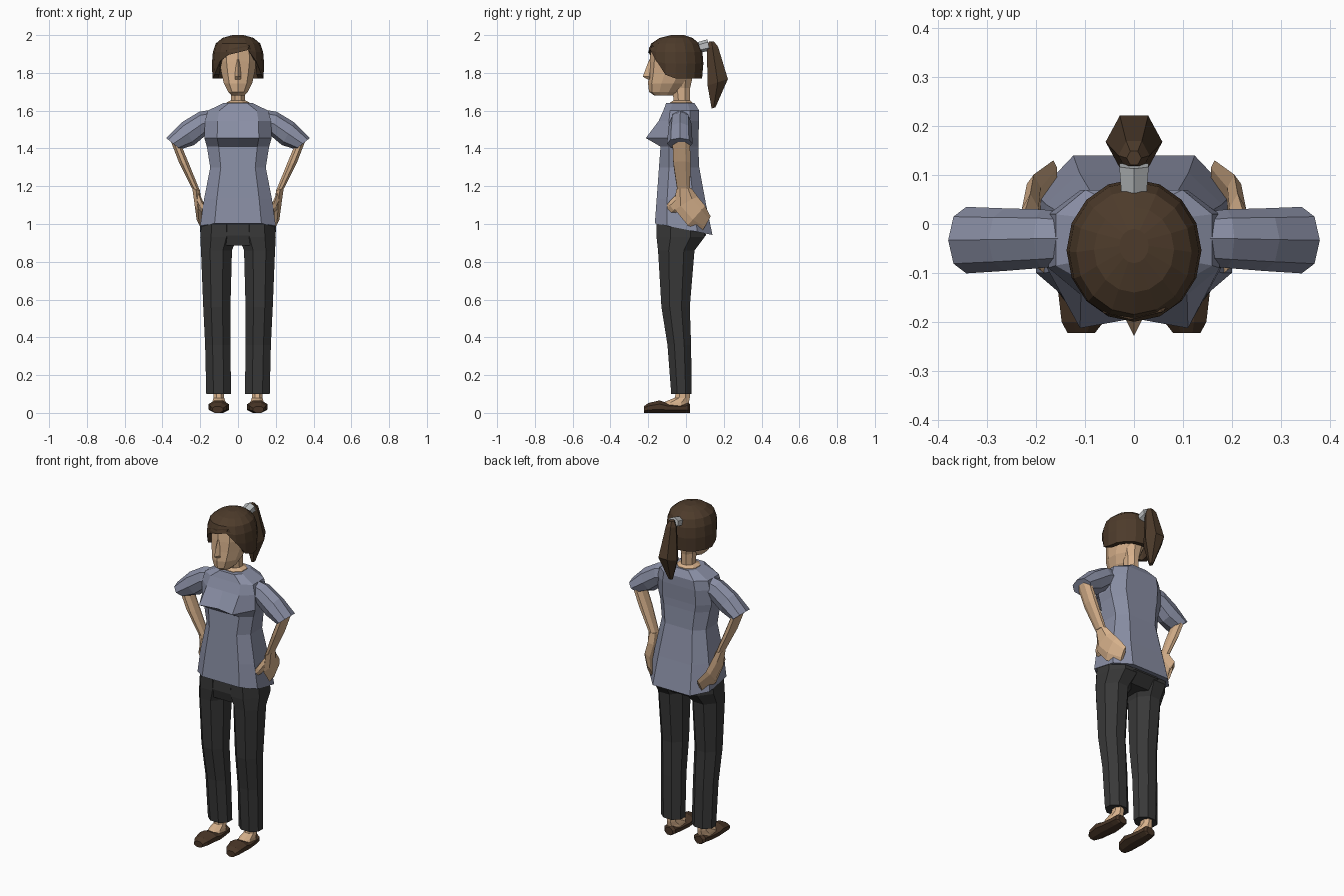
import bpy, bmesh, math
from mathutils import Vector


def material(name, rgb):
    m = bpy.data.materials.new(name)
    m.diffuse_color = (*rgb, 1)
    return m


SKIN = material("skin", (0.68, 0.44, 0.26))
SHIRT = material("shirt_cloth", (0.25, 0.27, 0.37))
PANTS = material("trouser_cloth", (0.04, 0.04, 0.04))
HAIR = material("hair_brown", (0.075, 0.044, 0.024))
SHOE = material("shoe_leather", (0.065, 0.036, 0.02))
BAND = material("band_cloth", (0.5, 0.52, 0.53))


def ring(c, u, v, n=8, flat=True):
    """Polygon around c spanned by u and v; flat puts sides, not corners, on the axes."""
    off, k = (math.pi / n, 1 / math.cos(math.pi / n)) if flat else (0, 1)
    c, u, v = Vector(c), Vector(u), Vector(v)
    return [c + k * (u * math.cos(off + i * math.tau / n) + v * math.sin(off + i * math.tau / n))
            for i in range(n)]


def level(z, x0, x1, y0, y1, n=8, flat=True):
    """Horizontal ring filling the given x and y extents."""
    return ring(((x0 + x1) / 2, (y0 + y1) / 2, z), ((x1 - x0) / 2, 0, 0), (0, (y1 - y0) / 2, 0), n, flat)


def loft(name, rings, mat, caps=(True, True), side=1):
    bm = bmesh.new()
    rows = [[bm.verts.new((p[0] * side, p[1], p[2])) for p in r] for r in rings]
    n = len(rows[0])
    for a, b in zip(rows, rows[1:]):
        for i in range(n):
            j = (i + 1) % n
            bm.faces.new((a[i], a[j], b[j], b[i]))
    for row, cap in ((rows[0], caps[0]), (rows[-1], caps[1])):
        if cap:
            bm.faces.new(row)
    bmesh.ops.remove_doubles(bm, verts=bm.verts, dist=0.0005)
    bmesh.ops.recalc_face_normals(bm, faces=bm.faces)
    me = bpy.data.meshes.new(name)
    bm.to_mesh(me)
    bm.free()
    me.materials.append(mat)
    ob = bpy.data.objects.new(name, me)
    bpy.context.collection.objects.link(ob)
    return ob


# Shirt body: ten-sided sections (z, half width, front, back, side front, side back, slope)
def body(z, w, f, b, sf, sb, slope=0, dip=0):
    half = [(0, f + dip), (0.62 * w, f), (w, sf), (w, sb), (0.62 * w, b), (0, b)]
    pts = half + [(-x, y) for x, y in half[4:0:-1]]
    return [(x, y, z - slope * y) for x, y in pts]


loft("shirt", [
    body(0.97, 0.20, -0.165, 0.14, -0.10, 0.06, 0.2),
    body(1.12, 0.18, -0.155, 0.105, -0.10, 0.04, 0.1),
    body(1.30, 0.147, -0.143, 0.07, -0.09, 0.02),
    body(1.41, 0.165, -0.135, 0.065, -0.09, 0.01),
    body(1.455, 0.178, -0.213, 0.065, -0.09, 0.01, 0, 0.02),
    body(1.545, 0.175, -0.145, 0.07, -0.09, 0.02),
    body(1.60, 0.16, -0.12, 0.07, -0.085, 0.02),
    body(1.64, 0.078, -0.105, 0.045, -0.07, 0.01)], SHIRT)

# Hips under the hem
loft("hips", [level(0.885, -0.15, 0.15, -0.14, 0.05),
              level(0.94, -0.195, 0.195, -0.155, 0.105),
              level(1.02, -0.185, 0.185, -0.15, 0.10)], PANTS)

for side, tag in ((1, "right"), (-1, "left")):
    # Sleeve, cut off at the elbow
    loft("sleeve_" + tag, [
        ring((0.10, -0.03, 1.55), (0, 0, 0.062), (0, 0.05, 0), 8, False),
        ring((0.19, -0.03, 1.53), (0.015, 0, 0.064), (0, 0.06, 0), 8, False),
        ring((0.265, -0.032, 1.478), (0.033, 0, 0.06), (0, 0.064, 0), 8, False),
        ring((0.343, -0.033, 1.425), (0.037, 0, 0.03), (0, 0.068, 0), 8, False)], SHIRT, side=side)

    # Forearm, palm resting on the hip, and thumb
    loft("forearm_" + tag, [
        ring((0.335, -0.025, 1.445), (0.028, 0, 0.012), (0, 0.047, 0)),
        ring((0.285, -0.022, 1.32), (0.030, 0, 0.012), (0, 0.045, 0)),
        ring((0.222, -0.012, 1.18), (0.022, 0, 0.008), (0, 0.034, 0))], SKIN, side=side)
    loft("hand_" + tag, [
        ring((0.222, -0.012, 1.185), (0.02, 0, 0.006), (0, 0.036, 0.003), 6),
        ring((0.212, 0.002, 1.11), (0.017, 0, 0.004), (0, 0.052, 0.03), 6),
        ring((0.205, 0.055, 1.045), (0.014, 0.004, 0.004), (0, 0.04, 0.045), 6),
        ring((0.165, 0.107, 1.0), (0.008, 0.004, 0.004), (0, 0.02, 0.035), 6)], SKIN, side=side)
    loft("thumb_" + tag, [
        ring((0.212, -0.02, 1.13), (0.015, 0, 0), (0, 0.02, -0.03), 6),
        ring((0.19, -0.075, 1.085), (0.014, 0, 0), (0, 0.018, -0.022), 6),
        ring((0.158, -0.108, 1.05), (0.008, 0, 0), (0, 0.01, -0.01), 6)], SKIN, side=side)

    # Trouser leg
    loft("trouser_leg_" + tag, [
        level(0.10, 0.037, 0.168, -0.078, 0.03),
        level(0.36, 0.040, 0.174, -0.098, 0.027),
        level(0.56, 0.040, 0.184, -0.13, 0.02),
        level(0.86, 0.032, 0.196, -0.148, 0.045),
        level(0.93, 0.004, 0.200, -0.156, 0.098),
        level(1.00, 0.004, 0.195, -0.155, 0.10)], PANTS, side=side)

    # Foot and slip-on shoe
    loft("foot_" + tag, [
        level(0.03, 0.06, 0.14, -0.14, 0.015),
        level(0.055, 0.065, 0.137, -0.12, 0.015),
        level(0.08, 0.073, 0.13, -0.06, 0.02),
        level(0.14, 0.075, 0.128, -0.045, 0.02)], SKIN, side=side)
    loft("shoe_" + tag, [ring((x, y, h / 2), (w, 0, 0), (0, 0, h / 2)) for x, y, w, h in (
        (0.108, -0.223, 0.028, 0.035), (0.105, -0.20, 0.043, 0.052),
        (0.102, -0.14, 0.053, 0.066), (0.10, -0.10, 0.052, 0.052),
        (0.10, -0.03, 0.044, 0.048), (0.10, 0.01, 0.038, 0.055),
        (0.10, 0.022, 0.025, 0.045))], SHOE, side=side)

# Neck, head and nose
loft("neck", [level(1.61, -0.068, 0.068, -0.085, 0.04),
              level(1.643, -0.062, 0.062, -0.085, 0.035),
              level(1.655, -0.037, 0.037, -0.065, 0.02),
              level(1.72, -0.038, 0.038, -0.075, 0.022),
              level(1.80, -0.06, 0.06, -0.09, 0.04)], SKIN)
loft("head", [level(z, -w, w, f, b, 10) for z, w, f, b in (
    (1.68, 0.034, -0.165, -0.07), (1.70, 0.052, -0.192, -0.04),
    (1.745, 0.075, -0.196, 0.0), (1.80, 0.088, -0.19, 0.04),
    (1.86, 0.098, -0.186, 0.055), (1.93, 0.095, -0.18, 0.055))], SKIN)
loft("nose", [ring((0, -0.19, 1.765), (0.017, 0, 0), (0, 0.012, 0), 4, False),
              ring((0, -0.195, 1.78), (0.017, 0, 0), (0, 0.034, 0), 4, False),
              ring((0, -0.183, 1.87), (0.009, 0, 0), (0, 0.012, 0), 4, False)], SKIN)


# Hair cap: rings whose lower edge is lifted around the face
def hair_ring(z, w, f, b):
    pts = []
    for p in level(z, -w, w, f, b, 16, False):
        a = abs(math.degrees(math.atan2(p.x / w, -(p.y - (f + b) / 2) / ((b - f) / 2))))
        edge = 1.908 if a < 30 else 1.86 if a < 50 else 1.79 if a < 75 else 1.77
        if a < 30:
            edge += 0.25 * p.x  # swept fringe
        pts.append((p.x, p.y, max(p.z, edge)))
    return pts


hair = loft("hair", [hair_ring(*r) for r in (
    (2.0, 0.03, -0.08, -0.01), (1.985, 0.082, -0.14, 0.035), (1.955, 0.118, -0.185, 0.07),
    (1.91, 0.133, -0.2, 0.087), (1.85, 0.138, -0.2, 0.092), (1.77, 0.135, -0.195, 0.085))],
    HAIR, (True, False))
thick = hair.modifiers.new("thickness", "SOLIDIFY")
thick.thickness = 0.028
thick.offset = -1

# Ponytail and its band
loft("hair_band", [ring((0, 0.07, 1.935), (0.026, 0, 0), (0, -0.006, 0.024), 6),
                   ring((0, 0.12, 1.948), (0.03, 0, 0), (0, -0.006, 0.026), 6)], BAND)
loft("ponytail", [ring(c, (w, 0, 0), (0, d, t), 6, False) for c, w, d, t in (
    ((0, 0.135, 1.965), 0.015, 0.016, 0), ((0, 0.14, 1.935), 0.032, 0.034, 0.005),
    ((0, 0.168, 1.75), 0.058, 0.062, 0.02), ((0, 0.146, 1.615), 0.012, 0.012, 0.004))], HAIR)
